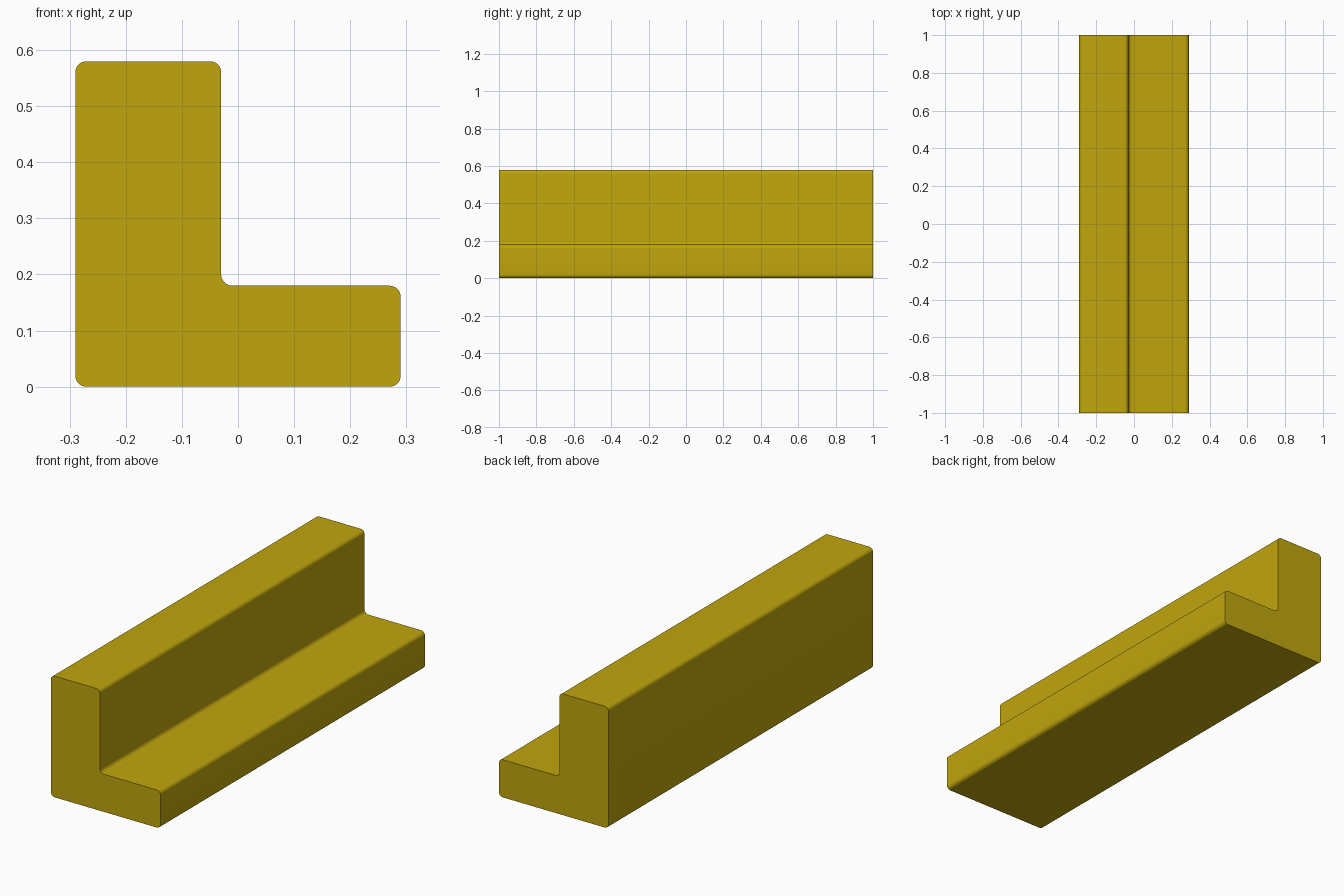
import bpy, bmesh, math
from mathutils import Vector

cube = bpy.data.objects.get("Cube")
if cube:
    bpy.data.objects.remove(cube, do_unlink=True)

RADIUS, STEPS, HALF_LENGTH = 0.02, 8, 1.0

# Mustard yellow finish
mat = bpy.data.materials.new("mustard_yellow")
mat.use_nodes = True
colour = (0.527, 0.381, 0.004, 1)
mat.diffuse_color = colour
mat.node_tree.nodes["Principled BSDF"].inputs["Base Color"].default_value = colour

# L-shaped cross-section (x, z), counter-clockwise
corners = [Vector(c) for c in [(-0.29, 0), (0.29, 0), (0.29, 0.18),
                               (-0.03, 0.18), (-0.03, 0.58), (-0.29, 0.58)]]


def rounded(points, radius, steps):
    """Replace every right-angled corner with a quarter-circle arc."""
    out = []
    for i, p in enumerate(points):
        a = (points[i - 1] - p).normalized() * radius
        b = (points[(i + 1) % len(points)] - p).normalized() * radius
        for k in range(steps + 1):
            t = math.pi / 2 * k / steps
            out.append(p + a * (1 - math.sin(t)) + b * (1 - math.cos(t)))
    return out


# Extrude the section along the length of the bar
bm = bmesh.new()
verts = [bm.verts.new((p.x, -HALF_LENGTH, p.y)) for p in rounded(corners, RADIUS, STEPS)]
end = bm.faces.new(verts)
ext = bmesh.ops.extrude_face_region(bm, geom=[end], use_keep_orig=True)
bmesh.ops.translate(bm, vec=(0, 2 * HALF_LENGTH, 0),
                    verts=[g for g in ext["geom"] if isinstance(g, bmesh.types.BMVert)])
bmesh.ops.recalc_face_normals(bm, faces=bm.faces)
mesh = bpy.data.meshes.new("angle_bar")
bm.to_mesh(mesh)
bm.free()
mesh.materials.append(mat)

bar = bpy.data.objects.new("angle_bar", mesh)
bpy.context.collection.objects.link(bar)

# Smooth fillets with crisp cut ends
bpy.ops.object.select_all(action="DESELECT")
bar.select_set(True)
bpy.context.view_layer.objects.active = bar
bpy.ops.object.shade_smooth_by_angle(angle=math.radians(30))
